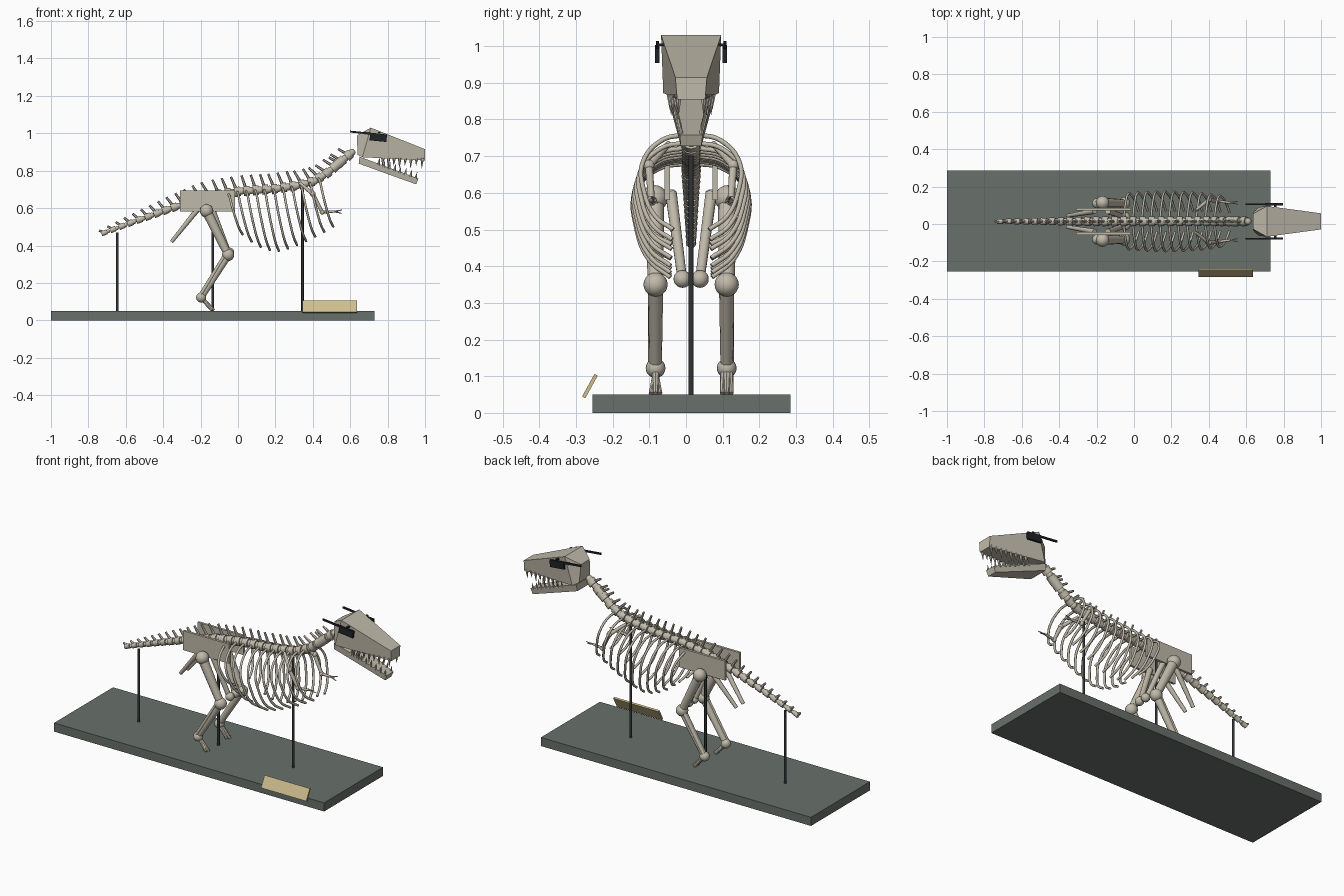
import bpy, bmesh, math
from mathutils import Vector, Matrix

cube = bpy.data.objects.get("Cube")
if cube:
    bpy.data.objects.remove(cube)

MID = 0.014  # y of the skeleton's mirror plane


def material(name, rgb):
    m = bpy.data.materials.new(name)
    m.use_nodes = True
    m.diffuse_color = (*rgb, 1)
    m.node_tree.nodes["Principled BSDF"].inputs["Base Color"].default_value = (*rgb, 1)
    return m


BONE = material("bone", (0.53, 0.49, 0.405))
STONE = material("grey_base", (0.14, 0.16, 0.145))
STEEL = material("dark_steel", (0.03, 0.032, 0.035))
BLACK = material("black_plastic", (0.015, 0.016, 0.02))
BRASS = material("pale_brass", (0.62, 0.52, 0.27))


def finish(bm, name, mat, smooth=True):
    bmesh.ops.recalc_face_normals(bm, faces=bm.faces)
    mesh = bpy.data.meshes.new(name)
    bm.to_mesh(mesh)
    bm.free()
    mesh.materials.append(mat)
    if smooth:
        mesh.shade_smooth()
        mesh.set_sharp_from_angle(angle=math.radians(40))
    ob = bpy.data.objects.new(name, mesh)
    bpy.context.collection.objects.link(ob)
    return ob


def rod(bm, a, b, r1, r2=None, sides=12):
    a, b = Vector(a), Vector(b)
    turn = (b - a).to_track_quat('Z', 'Y').to_matrix().to_4x4()
    bmesh.ops.create_cone(bm, cap_ends=True, segments=sides, radius1=r1,
                          radius2=r1 if r2 is None else r2, depth=(b - a).length,
                          matrix=Matrix.Translation((a + b) / 2) @ turn)


def ball(bm, p, r):
    bmesh.ops.create_uvsphere(bm, u_segments=16, v_segments=10, radius=r,
                              matrix=Matrix.Translation(p))


def box(bm, centre, size, rot=Matrix.Identity(4)):
    bmesh.ops.create_cube(bm, size=1, matrix=Matrix.Translation(centre) @ rot
                          @ Matrix.Diagonal((*size, 1)))


def loft(bm, sections):
    """Join four-cornered sections: (top x, top z, top half, low x, low z, low half)."""
    rings = []
    for tx, tz, th, lx, lz, lh in sections:
        rings.append([bm.verts.new(p) for p in (
            (tx, MID - th, tz), (tx, MID + th, tz), (lx, MID + lh, lz), (lx, MID - lh, lz))])
    for r, q in zip(rings, rings[1:]):
        for k in range(4):
            bm.faces.new((r[k], r[k - 1], q[k - 1], q[k]))
    bm.faces.new(rings[0])
    bm.faces.new(rings[-1])


# Display base, label and support posts
bm = bmesh.new()
box(bm, (-0.135, 0.015, 0.025), (1.73, 0.54, 0.05))
finish(bm, "display_base", STONE, False)

bm = bmesh.new()
box(bm, (0.49, -0.262, 0.073), (0.29, 0.01, 0.07), Matrix.Rotation(-0.5, 4, 'X'))
finish(bm, "label_plate", BRASS, False)

bm = bmesh.new()
for x, top in ((-0.645, 0.47), (-0.135, 0.64), (0.345, 0.70)):
    rod(bm, (x, MID, 0.05), (x, MID, top), 0.007)
finish(bm, "support_posts", STEEL)

# Spine path, sampled evenly by distance
PATH = [Vector((x, MID, z)) for x, z in (
    (-0.715, 0.468), (-0.55, 0.53), (-0.34, 0.605), (-0.15, 0.665), (0.01, 0.69),
    (0.19, 0.702), (0.33, 0.722), (0.40, 0.742), (0.47, 0.782), (0.54, 0.84), (0.63, 0.915))]
LENGTHS = [(b - a).length for a, b in zip(PATH, PATH[1:])]


def along(t):
    d = t * sum(LENGTHS)
    for a, b, n in zip(PATH, PATH[1:], LENGTHS):
        if d <= n:
            break
        d -= n
    return a.lerp(b, d / n), (b - a).normalized()


def spine_z(x):
    for a, b in zip(PATH, PATH[1:]):
        if x <= b.x:
            break
    return a.lerp(b, (x - a.x) / (b.x - a.x)).z


# Vertebrae with neural spines
bm, spines = bmesh.new(), bmesh.new()
COUNT = 30
for i in range(COUNT):
    t = i / (COUNT - 1)
    p, d = along(t)
    r = 0.014 + 0.013 * min(1, t / 0.4)
    rod(bm, p - d * 0.016, p + d * 0.016, r, r * 0.92)
    ball(bm, p + d * 0.022, r * 0.72)
    up = Vector((-d.z, 0, d.x))
    height = 0.022 + 0.062 * min(1, t / 0.4) - 0.025 * max(0, t - 0.75) / 0.25
    rod(spines, p, p + up * height - d * 0.022, 0.009, 0.006, 6)
finish(bm, "vertebrae", BONE)
finish(spines, "neural_spines", BONE)

# Rib pairs as bevelled curves
curve = bpy.data.curves.new("ribs", 'CURVE')
curve.dimensions = '3D'
curve.bevel_depth = 0.0065
curve.bevel_resolution = 2
curve.resolution_u = 6
curve.use_fill_caps = True
RIBS = 11
for i in range(RIBS):
    x = -0.055 + 0.0485 * i
    top = spine_z(x)
    low = 0.37 + (0.09 * ((4 - i) / 4) ** 2 if i < 4 else 0.13 * ((i - 4) / 6) ** 1.3)
    wide = 0.158 - 0.0006 * (i - 4) ** 2
    drop = top - low
    for side in (-1, 1):
        spline = curve.splines.new('BEZIER')
        shape = ((0, 0.1, 0), (0.008, 0.58, 0.06), (0.022, 0.97, 0.30),
                 (0.04, 0.95, 0.58), (0.062, 0.72, 0.86), (0.08, 0.36, 1))
        spline.bezier_points.add(len(shape) - 1)
        for bp, (dx, w, f) in zip(spline.bezier_points, shape):
            bp.co = (x + dx, MID + side * w * wide, top - f * drop)
            bp.handle_left_type = bp.handle_right_type = 'AUTO'
curve.materials.append(BONE)
bpy.context.collection.objects.link(bpy.data.objects.new("ribs", curve))

# Hips, legs and arms, one set per side
for side, label in ((-1, "right"), (1, "left")):
    def at(x, off, z):
        return Vector((x, MID + side * off, z))

    bm = bmesh.new()
    box(bm, at(-0.163, 0.065, 0.637), (0.295, 0.014, 0.112))
    finish(bm, label + "_hip_plate", BONE, False)

    bm = bmesh.new()
    rod(bm, at(-0.14, 0.055, 0.6), at(-0.05, 0.024, 0.365), 0.016, 0.013)
    ball(bm, at(-0.045, 0.024, 0.365), 0.024)
    rod(bm, at(-0.21, 0.055, 0.6), at(-0.355, 0.03, 0.42), 0.015, 0.01)
    finish(bm, label + "_lower_hip_bones", BONE)

    bm = bmesh.new()
    hip, knee, ankle = at(-0.168, 0.1, 0.585), at(-0.053, 0.097, 0.35), at(-0.197, 0.097, 0.122)
    for joint, r in ((hip, 0.036), (knee, 0.033), (ankle, 0.027)):
        ball(bm, joint, r)
    rod(bm, hip, knee, 0.027, 0.021)
    rod(bm, knee, ankle, 0.021, 0.017)
    rod(bm, knee + Vector((-0.016, side * 0.01, 0)), ankle + Vector((-0.012, side * 0.01, 0)), 0.01)
    finish(bm, label + "_leg", BONE)

    bm = bmesh.new()
    for k in (-1, 0, 1):
        rod(bm, ankle + Vector((0, 0.006 * k, 0)), at(-0.128 - 0.012 * abs(k), 0.097 + 0.012 * k, 0.053),
            0.012, 0.007, 8)
    finish(bm, label + "_foot", BONE)

    bm = bmesh.new()
    shoulder, elbow, wrist = at(0.40, 0.115, 0.675), at(0.45, 0.108, 0.578), at(0.515, 0.1, 0.582)
    rod(bm, at(0.33, 0.06, 0.735), shoulder, 0.008, 0.011)
    ball(bm, shoulder, 0.015)
    rod(bm, shoulder, elbow, 0.011, 0.009)
    ball(bm, elbow, 0.013)
    rod(bm, elbow, wrist, 0.008, 0.006)
    for dz, dy in ((0.008, 0.008), (-0.01, -0.008)):
        rod(bm, wrist, wrist + Vector((0.04, side * dy, dz)), 0.005, 0.002, 6)
    finish(bm, label + "_arm", BONE)

# Skull and lower jaw
bm = bmesh.new()
loft(bm, ((0.635, 0.988, 0.04, 0.64, 0.885, 0.05),
          (0.71, 1.03, 0.082, 0.665, 0.872, 0.076),
          (1.0, 0.915, 0.043, 1.0, 0.855, 0.038)))
finish(bm, "skull", BONE, False)

bm = bmesh.new()
loft(bm, ((0.65, 0.875, 0.062, 0.645, 0.838, 0.058),
          (0.965, 0.758, 0.031, 0.952, 0.727, 0.028)))
finish(bm, "lower_jaw", BONE, False)

# Teeth along both jaws
bm = bmesh.new()
for side in (-1, 1):
    for i in range(8):
        f = i / 7
        x, size = 0.775 + 0.21 * f, 0.05 if i % 2 else 0.035
        y = MID + side * (0.058 - 0.024 * f)
        rod(bm, (x, y, 0.868), (x - 0.003, y, 0.862 - size), 0.010, 0.0005, 6)
        x = 0.75 + 0.2 * f
        y = MID + side * (0.048 - 0.02 * f)
        z = 0.875 - (x - 0.65) * 0.37
        rod(bm, (x, y, z - 0.008), (x + 0.008, y, z + 0.03), 0.008, 0.0005, 6)
finish(bm, "teeth", BONE, False)

# Eyewear: side lenses, temple arms and a cross bar
bm = bmesh.new()
tilt = Matrix.Rotation(0.1, 4, 'Y')
for side in (-1, 1):
    y = MID + side * 0.092
    box(bm, (0.75, y, 0.978), (0.09, 0.012, 0.04), tilt)
    box(bm, (0.68, y, 1.001), (0.165, 0.008, 0.01), tilt)
box(bm, (0.755, MID, 1.004), (0.012, 0.19, 0.007))
finish(bm, "eyewear", BLACK, False)
